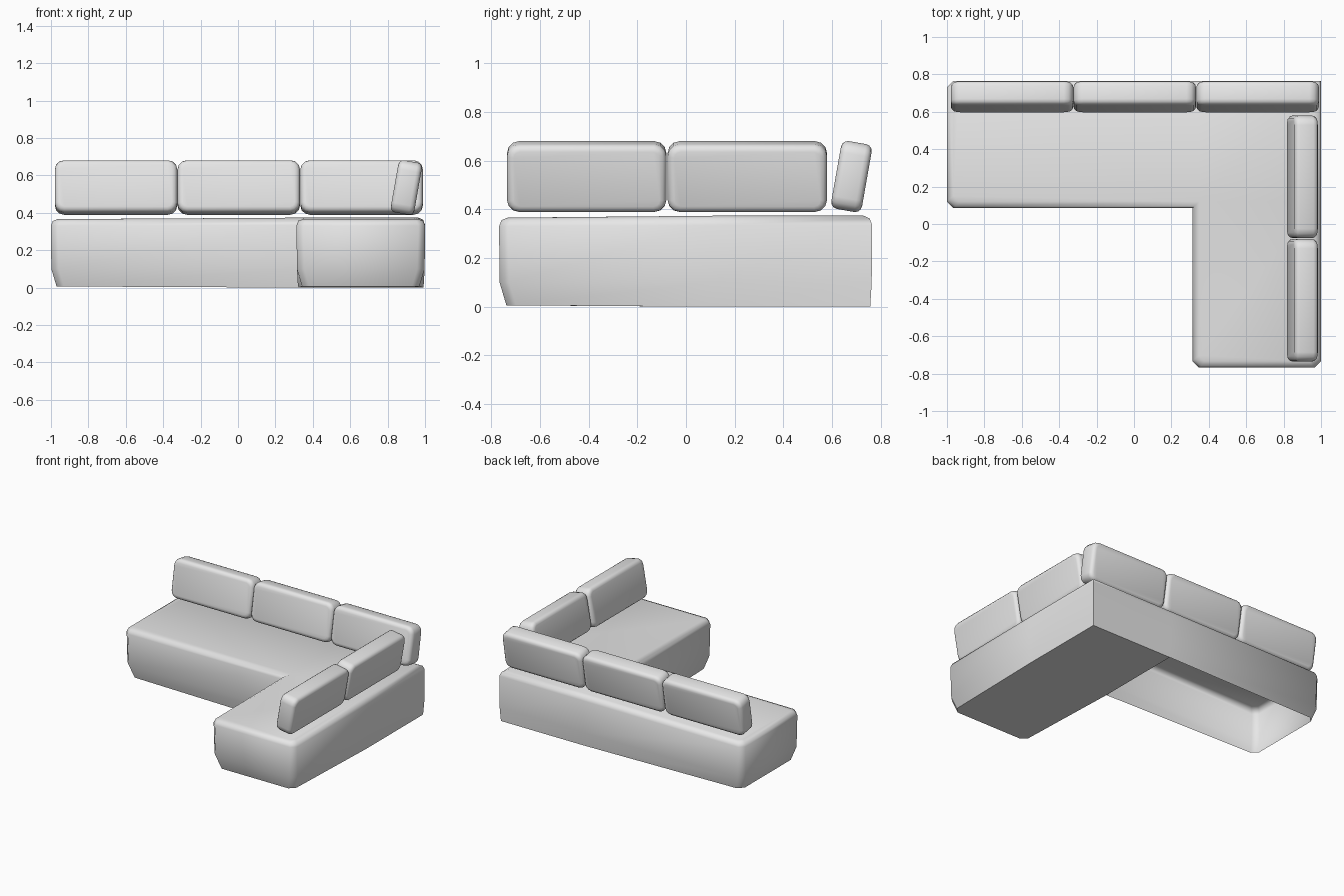
import bpy, bmesh, math
from mathutils import Matrix, Vector

cube = bpy.data.objects.get("Cube")
if cube:
    bpy.data.objects.remove(cube, do_unlink=True)

# Single upholstery colour
fabric = bpy.data.materials.new("grey_fabric")
fabric.use_nodes = True
GREY = (0.8, 0.8, 0.8, 1)
fabric.diffuse_color = GREY
fabric.node_tree.nodes["Principled BSDF"].inputs["Base Color"].default_value = GREY


def finish(name, bm, angle):
    mesh = bpy.data.meshes.new(name)
    bm.to_mesh(mesh)
    bm.free()
    obj = bpy.data.objects.new(name, mesh)
    bpy.context.collection.objects.link(obj)
    mesh.materials.append(fabric)
    bpy.ops.object.select_all(action='DESELECT')
    obj.select_set(True)
    bpy.context.view_layer.objects.active = obj
    bpy.ops.object.shade_smooth_by_angle(angle=math.radians(angle))
    return obj


# Base: stacked L-shaped outlines, with chamfered free ends
BACK, FRONT, INNER_X, INNER_Y = 0.765, -0.768, 0.313, 0.085


def outline(i, e, c):
    """i insets the fixed sides, e the free ends, c chamfers the free corners."""
    left, end = -1 + e, FRONT + e
    return [
        (1 - i, BACK - i), (INNER_X + i, BACK - i),
        (left + c, BACK - e), (left, BACK - e - c),
        (left, INNER_Y + e + c), (left + c, INNER_Y + e),
        (INNER_X + i, INNER_Y + i),
        (INNER_X + e, end + c), (INNER_X + e + c, end),
        (1 - e - c, end), (1 - e, end + c), (1 - i, INNER_Y + i),
    ]


CORNER = (0, 1, 6, 11)
levels = [  # height, fixed inset, end inset, chamfer, height change at the ends
    (0.0, 0.008, 0.03, 0.04, 0.006),
    (0.1, 0.002, 0.002, 0.04, 0),
    (0.335, 0, 0, 0.035, -0.004),
    (0.362, 0.01, 0.01, 0.035, -0.006),
    (0.374, 0.035, 0.035, 0.03, -0.008),
]
bm = bmesh.new()
rings = []
for z, i, e, c, dz in levels:
    rings.append([bm.verts.new((x, y, z + (0 if k in CORNER else dz)))
                  for k, (x, y) in enumerate(outline(i, e, c))])
for low, high in zip(rings, rings[1:]):
    for k in range(len(low)):
        n = (k + 1) % len(low)
        bm.faces.new((low[k], low[n], high[n], high[k]))
wings = (range(1, 7), range(6, 12), CORNER)
bottoms = []
for wing in wings:
    bm.faces.new([rings[-1][k] for k in wing])
    bottoms.append(bm.faces.new([rings[0][k] for k in wing]))
bmesh.ops.recalc_face_normals(bm, faces=bm.faces[:])
# The long wing is hollow underneath
bmesh.ops.delete(bm, geom=[bottoms[0]], context='FACES_ONLY')
finish("sofa_base", bm, 60)


# Back cushions: rounded slabs leaning outwards
def cushion(name, centre, turn):
    bm = bmesh.new()
    bmesh.ops.create_cube(bm, size=1)
    bmesh.ops.scale(bm, vec=Vector((0.655, 0.128, 0.283)), verts=bm.verts)
    through = [e for e in bm.edges
               if abs((e.verts[0].co - e.verts[1].co).y) > 0.1]
    bmesh.ops.bevel(bm, geom=through, offset=0.05, segments=3,
                    profile=0.5, affect='EDGES')
    rim = [e for e in bm.edges
           if abs((e.verts[0].co - e.verts[1].co).y) < 0.01]
    bmesh.ops.bevel(bm, geom=rim, offset=0.028, segments=3,
                    profile=0.5, affect='EDGES')
    place = (Matrix.Translation(centre) @ Matrix.Rotation(turn, 4, 'Z')
             @ Matrix.Rotation(math.radians(-10), 4, 'X'))
    bm.transform(place)
    finish(name, bm, 50)


HEIGHT = 0.535
for n, x in enumerate((-0.652, 0.004, 0.661)):
    cushion(f"back_cushion_{n + 1}", (x, 0.68, HEIGHT), 0)
for n, y in enumerate((-0.408, 0.252)):
    cushion(f"side_cushion_{n + 1}", (0.9, y, HEIGHT), -math.pi / 2)
